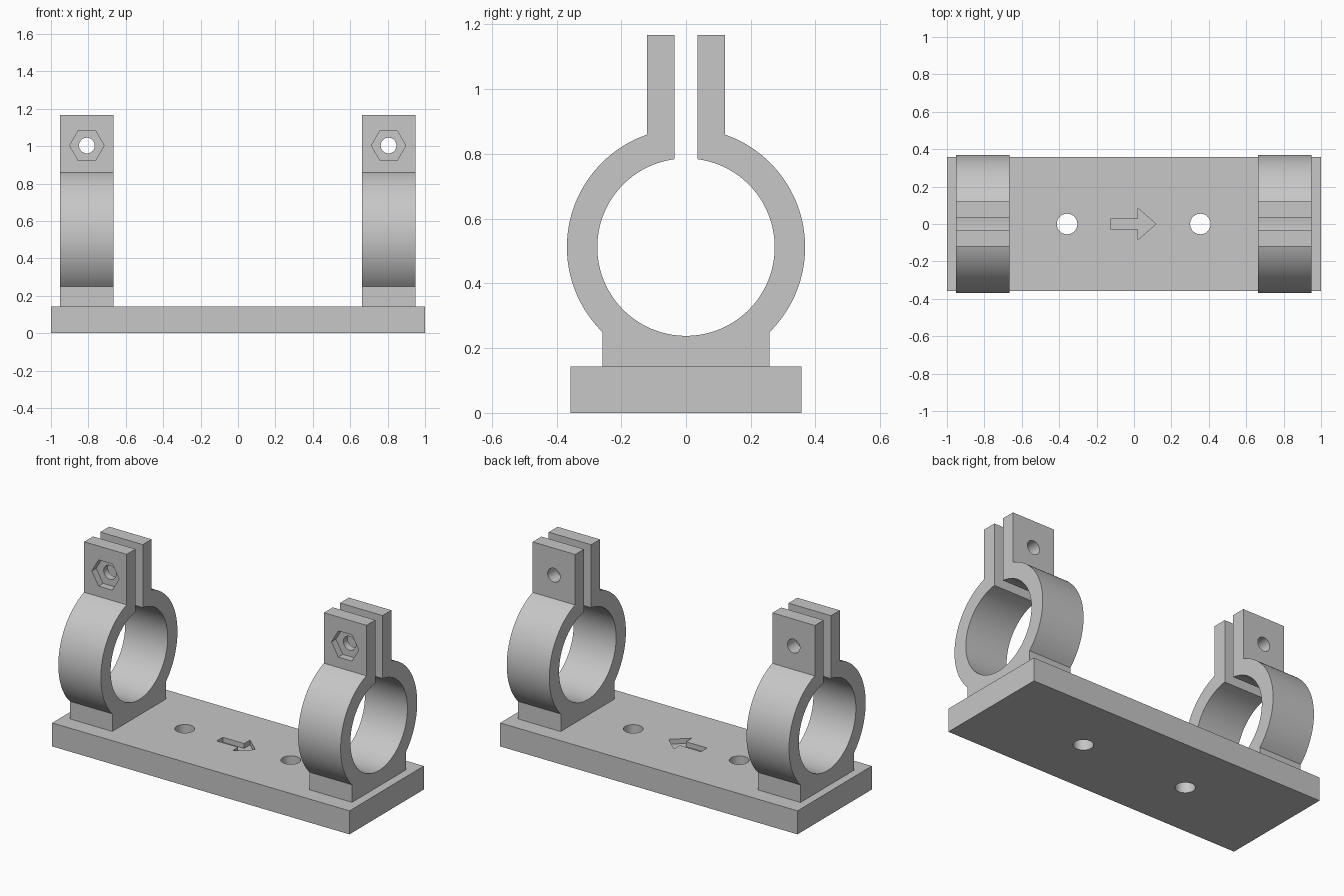
import bpy
import bmesh
from math import asin, cos, pi, radians, sin
from mathutils import Matrix, Vector

cube = bpy.data.objects.get("Cube")
if cube:
    bpy.data.objects.remove(cube, do_unlink=True)

grey = bpy.data.materials.new("plain grey")
grey.use_nodes = True
COLOUR = (0.57, 0.57, 0.57, 1)
grey.diffuse_color = COLOUR
grey.node_tree.nodes["Principled BSDF"].inputs["Base Color"].default_value = COLOUR

# Main sizes
BASE_HALF_Y, BASE_TOP = 0.357, 0.143
CENTRE_Z, OUTER, INNER = 0.512, 0.368, 0.274
FOOT_HALF, EAR_OUT, EAR_IN, EAR_TOP = 0.258, 0.12, 0.035, 1.167
CLAMP_WIDTH, BOLT_Z = 0.286, 1.003


def extrude_outline(name, outline, offset):
    """Solid made by sweeping a closed outline of 3D points along an offset."""
    bm = bmesh.new()
    face = bm.faces.new([bm.verts.new(p) for p in outline])
    swept = bmesh.ops.extrude_face_region(bm, geom=[face])["geom"]
    verts = [v for v in swept if isinstance(v, bmesh.types.BMVert)]
    bmesh.ops.translate(bm, verts=verts, vec=offset)
    bmesh.ops.recalc_face_normals(bm, faces=bm.faces)
    mesh = bpy.data.meshes.new(name)
    bm.to_mesh(mesh)
    bm.free()
    mesh.materials.append(grey)
    obj = bpy.data.objects.new(name, mesh)
    bpy.context.collection.objects.link(obj)
    return obj


def cylinder(name, start, axis, radius, sides):
    """Prism from a start point along an axis (y or z)."""
    axis = Vector(axis)
    side = Vector((1, 0, 0))
    other = axis.normalized().cross(side)
    ring = [Vector(start) + radius * (cos(2 * pi * i / sides) * side
            + sin(2 * pi * i / sides) * other) for i in range(sides)]
    return extrude_outline(name, ring, axis)


def cut(obj, cutters):
    """Subtract the cutters, then remove them."""
    bpy.context.view_layer.objects.active = obj
    for cutter in cutters:
        cutter.hide_render = True
        mod = obj.modifiers.new("cut", "BOOLEAN")
        mod.operation = "DIFFERENCE"
        mod.solver = "EXACT"
        mod.object = cutter
        bpy.ops.object.modifier_apply(modifier=mod.name)
        bpy.data.objects.remove(cutter, do_unlink=True)


def smooth(obj):
    bpy.ops.object.select_all(action="DESELECT")
    obj.select_set(True)
    bpy.context.view_layer.objects.active = obj
    bpy.ops.object.shade_smooth_by_angle(angle=radians(25))


def arc(radius, start, end, steps):
    """Points in (y, z), with the angle measured from straight up towards +y."""
    angles = [start + (end - start) * i / steps for i in range(steps + 1)]
    return [(radius * sin(a), CENTRE_Z + radius * cos(a)) for a in angles]


# Base plate with two screw holes and an engraved arrow pointing to +x
corners = [(-1, -BASE_HALF_Y, 0), (1, -BASE_HALF_Y, 0),
           (1, BASE_HALF_Y, 0), (-1, BASE_HALF_Y, 0)]
base = extrude_outline("base_plate", corners, (0, 0, BASE_TOP))
half_arrow = [(-0.122, 0.029), (0.021, 0.029), (0.021, 0.085)]
arrow = half_arrow + [(0.117, 0)] + [(x, -y) for x, y in reversed(half_arrow)]
arrow_cutter = extrude_outline(
    "arrow_cutter", [(x, y, BASE_TOP - 0.03) for x, y in arrow], (0, 0, 0.1))
holes = [cylinder("screw_cutter", (x, 0, -0.1), (0, 0, 0.4), 0.055, 48)
         for x in (-0.358, 0.355)]
cut(base, holes + [arrow_cutter])
smooth(base)

# Clamp profile: split ring with a foot below and two ears above
half = [(FOOT_HALF, BASE_TOP)]
half += arc(OUTER, pi - asin(FOOT_HALF / OUTER), asin(EAR_OUT / OUTER), 44)
half += [(EAR_OUT, EAR_TOP), (EAR_IN, EAR_TOP)]
half += arc(INNER, asin(EAR_IN / INNER), pi, 60)
profile = half + [(-y, z) for y, z in reversed(half[:-1])]

# Two clamps, each with a bolt hole and a hexagonal nut pocket at the front
for name, x in (("right_clamp", -0.808), ("left_clamp", 0.805)):
    clamp = extrude_outline(
        name, [(x - CLAMP_WIDTH / 2, y, z) for y, z in profile],
        (CLAMP_WIDTH, 0, 0))
    bolt = cylinder("bolt_cutter", (x, -0.3, BOLT_Z), (0, 0.6, 0), 0.042, 40)
    nut = cylinder("nut_cutter", (x, -0.3, BOLT_Z),
                   (0, 0.3 - EAR_OUT + 0.043, 0), 0.092, 6)
    cut(clamp, [bolt, nut])
    smooth(clamp)
